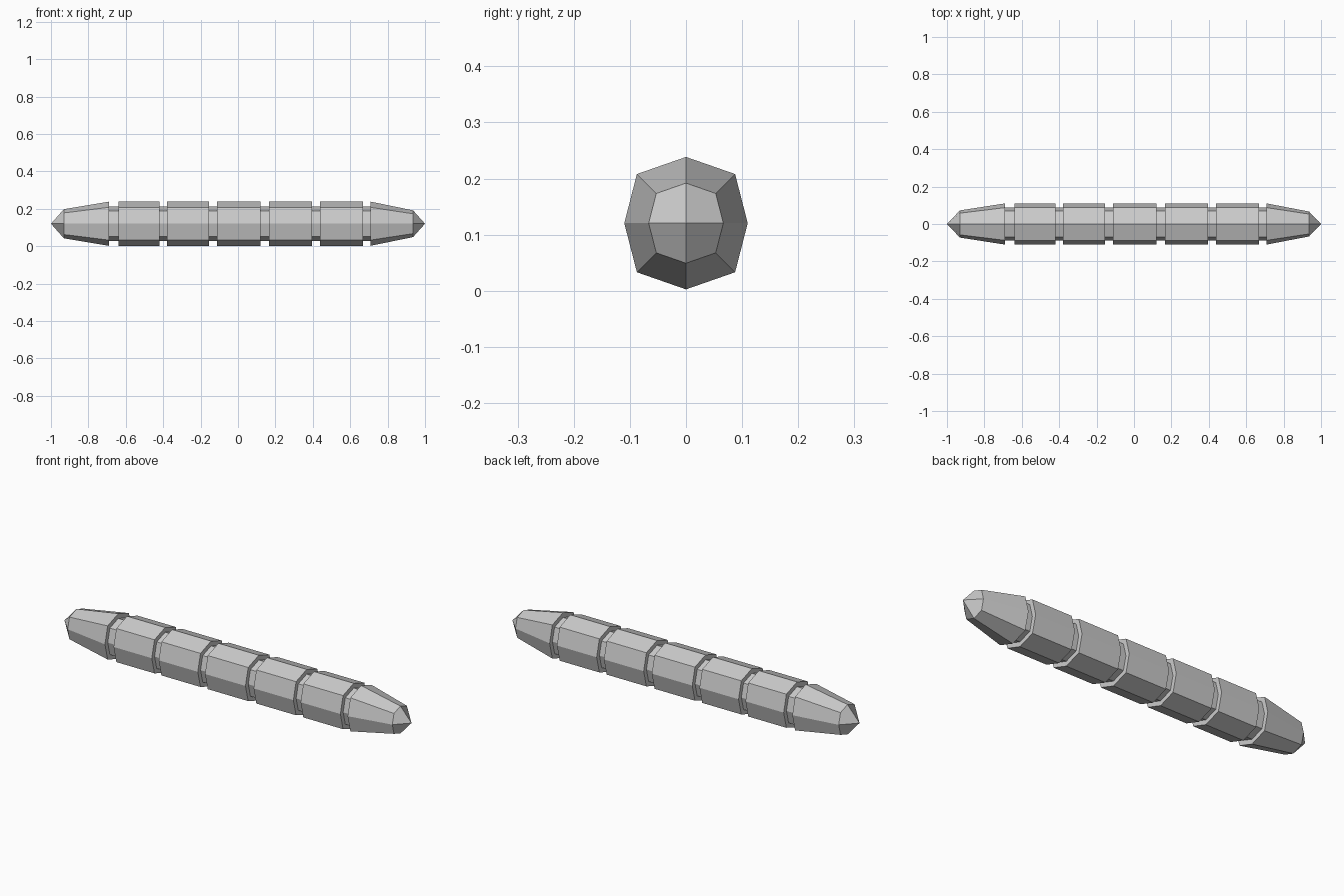
import bpy
import bmesh

if "Cube" in bpy.data.objects:
    bpy.data.objects.remove(bpy.data.objects["Cube"])

grey = bpy.data.materials.new("light_grey")
grey.use_nodes = True
grey.diffuse_color = (0.6, 0.6, 0.6, 1)
grey.node_tree.nodes["Principled BSDF"].inputs["Base Color"].default_value = (0.6, 0.6, 0.6, 1)

CENTRE_Z = 0.1205
# Eight-sided cross-section, starting at the top (y, z)
SECTION = [(0, 0.118), (0.0875, 0.0875), (0.11, 0), (0.0875, -0.0875),
           (0, -0.118), (-0.0875, -0.0875), (-0.11, 0), (-0.0875, 0.0875)]


def make_part(name, rings, tip=None):
    """Loft the section through (x, scale) rings; a tip closes the last ring with four facets."""
    bm = bmesh.new()
    loops = [[bm.verts.new((x, y * s, CENTRE_Z + z * s)) for y, z in SECTION]
             for x, s in rings]
    for a, b in zip(loops, loops[1:]):
        for i in range(8):
            j = (i + 1) % 8
            bm.faces.new((a[i], a[j], b[j], b[i]))
    bm.faces.new(loops[0])
    last = loops[-1]
    if tip is None:
        bm.faces.new(last)
    else:
        point = bm.verts.new((tip, 0, CENTRE_Z))
        for i in range(0, 8, 2):
            bm.faces.new((point, last[i], last[i + 1], last[(i + 2) % 8]))
    bmesh.ops.recalc_face_normals(bm, faces=bm.faces)
    mesh = bpy.data.meshes.new(name)
    bm.to_mesh(mesh)
    bm.free()
    mesh.materials.append(grey)
    obj = bpy.data.objects.new(name, mesh)
    bpy.context.collection.objects.link(obj)
    return obj


# Thinner inner rod showing in the grooves
make_part("inner_rod", [(-0.70, 0.79), (0.72, 0.79)])

# Five straight body segments
spans = [(-0.64, -0.42), (-0.38, -0.155), (-0.113, 0.12), (0.167, 0.396), (0.438, 0.667)]
for n, (x0, x1) in enumerate(spans, 1):
    make_part(f"body_segment_{n}", [(x0, 1), (x1, 1)])

# Tapered ends with pointed tips
make_part("right_end", [(-0.69, 1), (-0.931, 0.66)], tip=-1)
make_part("left_end", [(0.709, 1), (0.936, 0.605)], tip=1)
